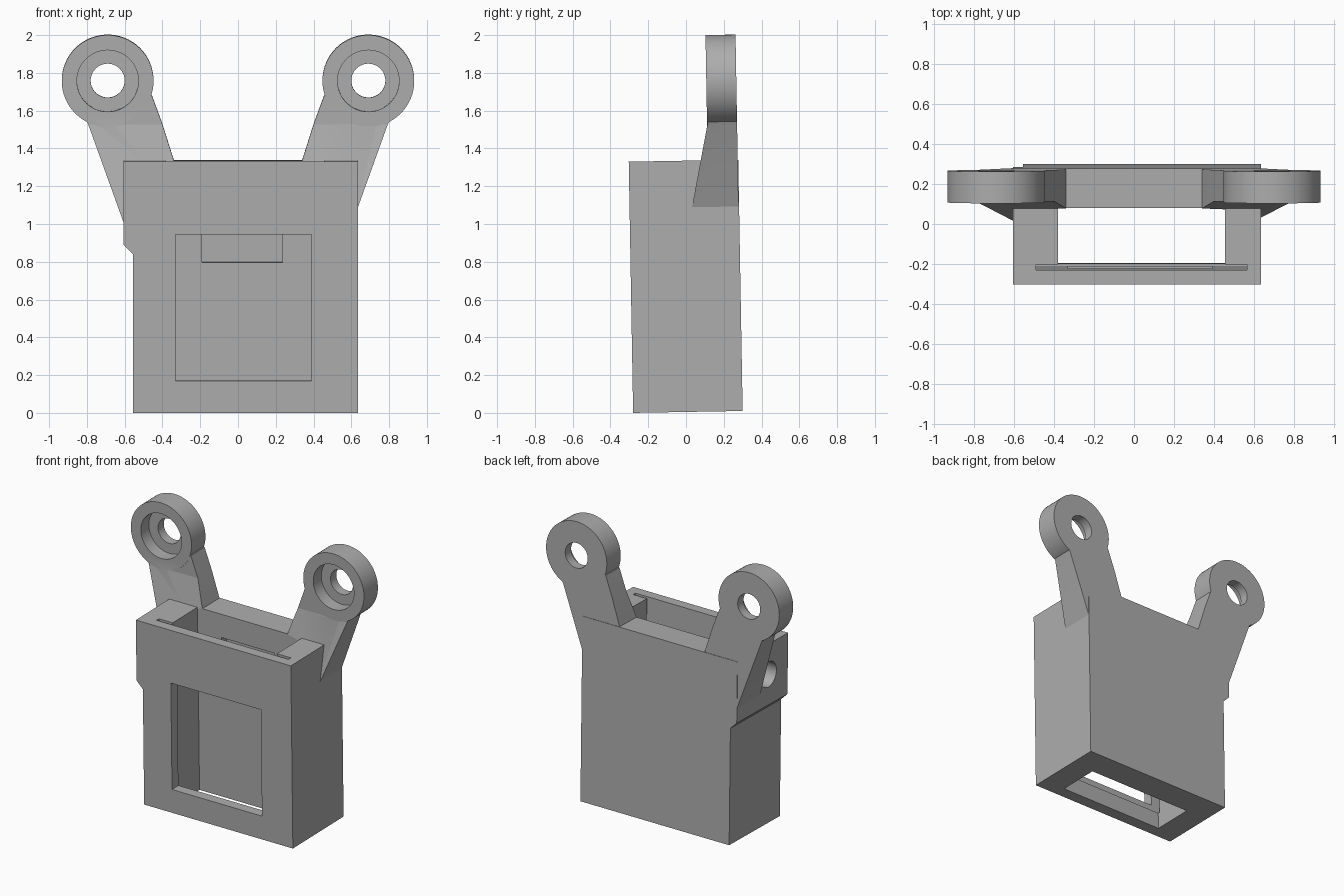
import bpy, bmesh, math
from mathutils import Matrix

cube = bpy.data.objects.get("Cube")
if cube:
    bpy.data.objects.remove(cube, do_unlink=True)

grey = bpy.data.materials.new("plain grey")
grey.use_nodes = True
colour = (0.42, 0.42, 0.42, 1)
grey.diffuse_color = colour
grey.node_tree.nodes["Principled BSDF"].inputs["Base Color"].default_value = colour


def finish(name, bm):
    bmesh.ops.recalc_face_normals(bm, faces=bm.faces)
    mesh = bpy.data.meshes.new(name)
    bm.to_mesh(mesh)
    bm.free()
    mesh.materials.append(grey)
    ob = bpy.data.objects.new(name, mesh)
    bpy.context.collection.objects.link(ob)
    return ob


def prism(name, outline, front, back):
    """Extrude an x-z outline along y; front may depend on height."""
    depth = front if callable(front) else (lambda z: front)
    bm = bmesh.new()
    near = [bm.verts.new((x, depth(z), z)) for x, z in outline]
    far = [bm.verts.new((x, back, z)) for x, z in outline]
    bm.faces.new(near)
    bm.faces.new(far[::-1])
    for i in range(len(near)):
        j = (i + 1) % len(near)
        bm.faces.new((near[i], far[i], far[j], near[j]))
    return finish(name, bm)


def block(name, x, y, z):
    return prism(name, [(x[0], z[0]), (x[1], z[0]), (x[1], z[1]), (x[0], z[1])], *y)


def disc(name, x, z, radius, front, back):
    ring = [i * math.tau / 64 for i in range(64)]
    return prism(name, [(x + radius * math.cos(a), z + radius * math.sin(a)) for a in ring],
                 front, back)


def combine(target, tool, operation):
    mod = target.modifiers.new("join", 'BOOLEAN')
    mod.operation, mod.solver, mod.object = operation, 'EXACT', tool
    graph = bpy.context.evaluated_depsgraph_get()
    mesh = bpy.data.meshes.new_from_object(target.evaluated_get(graph))
    target.modifiers.clear()
    target.data = mesh
    bpy.data.objects.remove(tool, do_unlink=True)


# Housing with the stepped, chamfered upper side
body = prism("housing", [(-.555, 0), (.635, 0), (.635, 1.33), (-.605, 1.33),
                         (-.605, .89), (-.555, .84)], -.28, .3)
# Through cavity, panel slot, front window and recess in the back wall
for x, y, z in [((-.38, .455), (-.195, .103), (-.1, 1.5)),
                ((-.49, .565), (-.207, -.18), (.12, 1.5)),
                ((-.33, .39), (-.4, -.15), (.17, .945)),
                ((-.19, .235), (.05, .16), (.79, 1.16))]:
    combine(body, block("cutter", x, y, z), 'DIFFERENCE')

# Round cable hole through the stepped side wall
hole = disc("cutter", 0, 0, .09, -.2, .2)
hole.data.transform(Matrix.Translation((-.5, -.06, 1.11)) @ Matrix.Rotation(math.pi / 2, 4, 'Z'))
combine(body, hole, 'DIFFERENCE')

# Mounting arms with counterbored eyelets
parts = [body]
back = .297
for side, label in ((1, "left"), (-1, "right")):
    def flip(points):
        return [(side * x, z) for x, z in points]
    arm = prism(label + "_mounting_arm",
                flip([(.48, 1.0), (.605, 1.0), (.793, 1.52), (.4, 1.52), (.34, 1.33), (.48, 1.3)]),
                lambda z: .054 + .205 * (z - 1.1), back)
    neck = prism("neck", flip([(.4, 1.52), (.793, 1.52), (.8, 1.535), (.69, 1.75), (.455, 1.67)]),
                 .14, back)
    combine(arm, neck, 'UNION')
    cx, cz = side * .69, 1.75
    combine(arm, disc("eyelet", cx, cz, .243, .138, back), 'UNION')
    combine(arm, disc("cutter", cx, cz, .163, 0, .23), 'DIFFERENCE')
    combine(arm, disc("cutter", cx, cz, .09, 0, .5), 'DIFFERENCE')
    parts.append(arm)

# Slight backward lean of the whole bracket, then smooth the round parts
lean = Matrix.Translation((0, 0, .005)) @ Matrix.Rotation(math.radians(1), 4, 'X')
for ob in parts:
    ob.data.transform(lean)
    bpy.ops.object.select_all(action='DESELECT')
    ob.select_set(True)
    bpy.context.view_layer.objects.active = ob
    bpy.ops.object.shade_smooth_by_angle(angle=math.radians(30))
